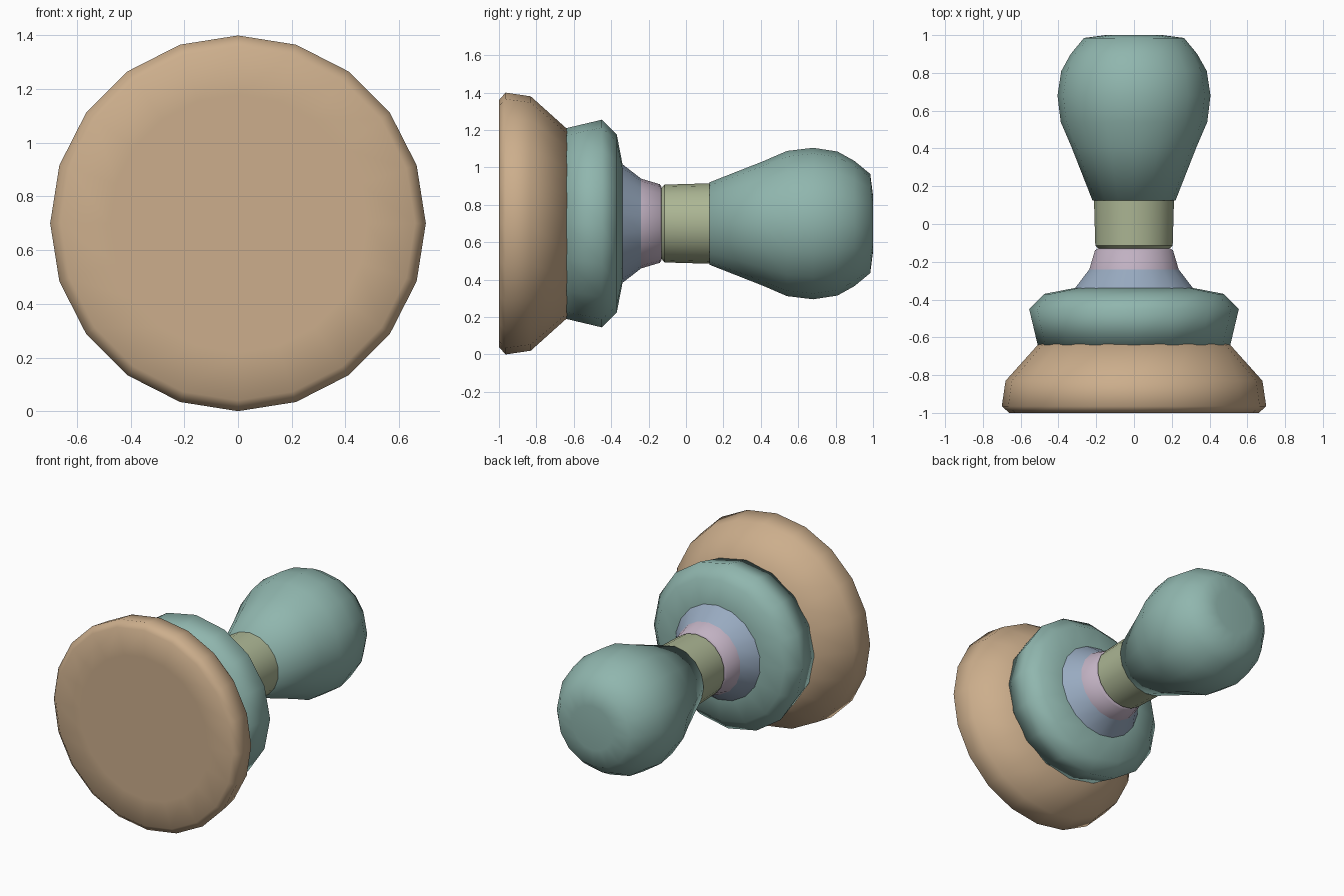
import bpy, bmesh, math

AXIS_Z = 0.70

cube = bpy.data.objects.get("Cube")
if cube:
    bpy.data.objects.remove(cube, do_unlink=True)


def linear(c):
    c /= 255
    return c / 12.92 if c <= 0.04045 else ((c + 0.055) / 1.055) ** 2.4


def material(name, *rgb):
    colour = (*[linear(c) for c in rgb], 1)
    mat = bpy.data.materials.new(name)
    mat.use_nodes = True
    mat.diffuse_color = colour
    bsdf = mat.node_tree.nodes["Principled BSDF"]
    bsdf.inputs["Base Color"].default_value = colour
    bsdf.inputs["Roughness"].default_value = 0.8
    return mat


def turned(name, profile, sides, mat, sharp=None):
    """Turn a profile of (y, radius) around the long axis and cap both ends."""
    bm = bmesh.new()
    rings = []
    for y, r in profile:
        angles = [2 * math.pi * i / sides for i in range(sides)]
        rings.append([bm.verts.new((r * math.sin(a), y, AXIS_Z + r * math.cos(a)))
                      for a in angles])
    for low, high in zip(rings, rings[1:]):
        for i in range(sides):
            j = (i + 1) % sides
            bm.faces.new((low[i], low[j], high[j], high[i]))
    bm.faces.new(rings[0])
    bm.faces.new(rings[-1])
    bmesh.ops.recalc_face_normals(bm, faces=bm.faces)
    mesh = bpy.data.meshes.new(name)
    bm.to_mesh(mesh)
    bm.free()
    mesh.materials.append(mat)
    obj = bpy.data.objects.new(name, mesh)
    bpy.context.collection.objects.link(obj)
    bpy.ops.object.select_all(action='DESELECT')
    obj.select_set(True)
    bpy.context.view_layer.objects.active = obj
    if sharp:
        bpy.ops.object.shade_smooth_by_angle(angle=math.radians(sharp))
    else:
        bpy.ops.object.shade_smooth()
    return obj


tan = material("tan", 204, 174, 140)
teal = material("teal", 144, 182, 174)
blue = material("dusty blue", 152, 170, 192)
mauve = material("pale mauve", 193, 177, 194)
olive = material("soft olive", 172, 182, 148)

# Wide base with a flat front and a sloping shoulder
turned("base", [(-1, 0.48), (-1, 0.66), (-0.965, 0.70), (-0.83, 0.68),
                (-0.635, 0.505)], 20, tan)
# Rounded disc behind the base
turned("disc", [(-0.64, 0.51), (-0.45, 0.555), (-0.37, 0.475),
                (-0.34, 0.32)], 16, teal, 80)
# Stepped neck
turned("lower_collar", [(-0.35, 0.325), (-0.24, 0.24)], 18, blue, 40)
turned("upper_collar", [(-0.24, 0.24), (-0.14, 0.21), (-0.13, 0.195)], 18, mauve, 40)
turned("neck_ring", [(-0.13, 0.19), (-0.115, 0.208), (0.125, 0.215)], 18, olive, 40)
# Pear-shaped grip
turned("grip", [(0.125, 0.22), (0.41, 0.332), (0.54, 0.388), (0.68, 0.405),
                (0.81, 0.385), (0.90, 0.335), (0.985, 0.265), (1, 0.15)],
       16, teal, 80)
